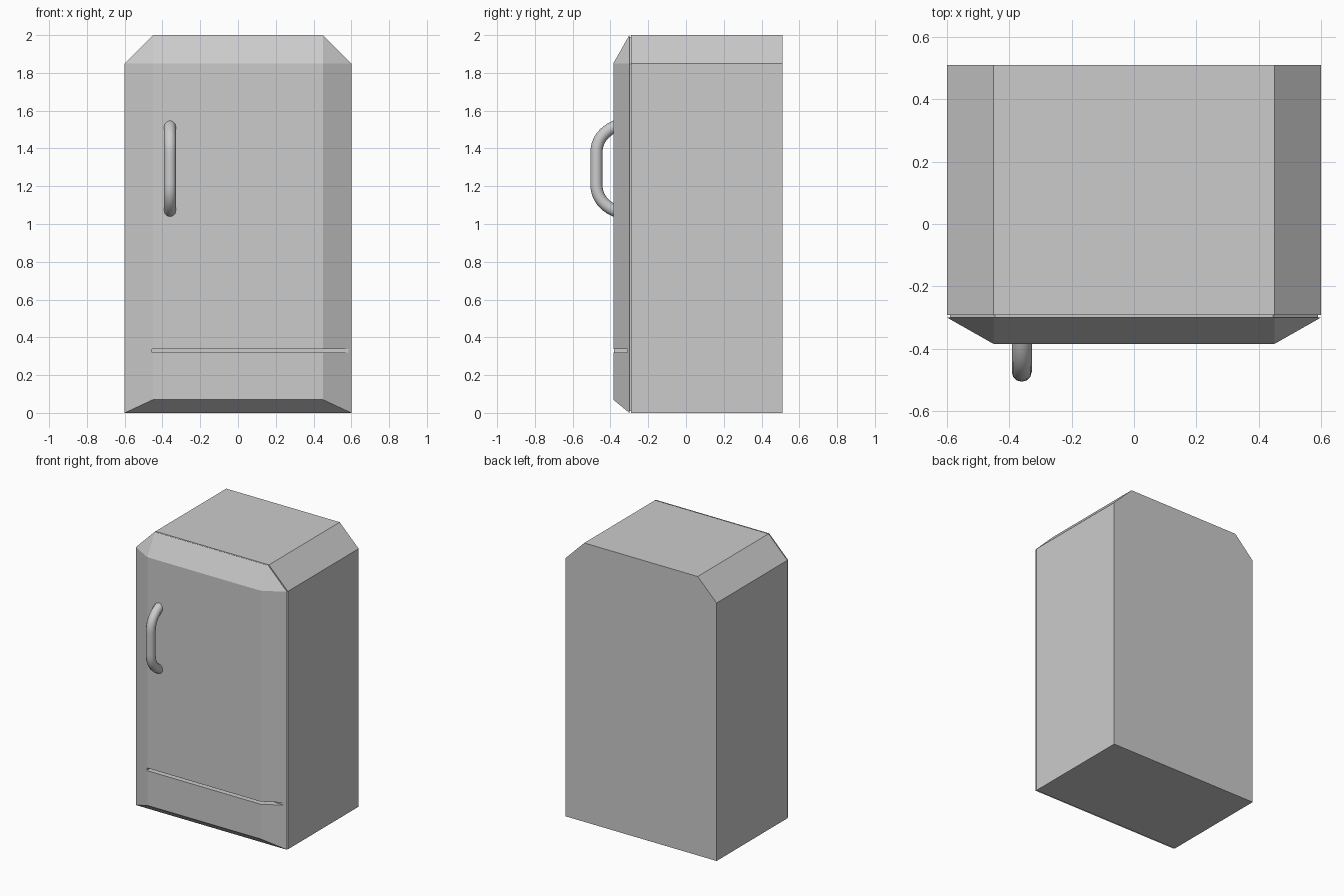
import bpy, bmesh

if "Cube" in bpy.data.objects:
    bpy.data.objects.remove(bpy.data.objects["Cube"])


def outline(inset=0.0):
    """Cabinet outline in x/z: a box with clipped top corners."""
    w, c, i = 0.6, 0.45, inset
    return [(-w + i, i), (w - i, i), (w - i, 1.85 - i * 0.4), (c - i * 0.4, 2 - i),
            (-c + i * 0.4, 2 - i), (-w + i, 1.85 - i * 0.4)]


def loft(name, back, y_back, front, y_front):
    """Solid between two outlines with the same number of points."""
    bm = bmesh.new()
    a = [bm.verts.new((x, y_back, z)) for x, z in back]
    b = [bm.verts.new((x, y_front, z)) for x, z in front]
    n = len(a)
    for i in range(n):
        j = (i + 1) % n
        bm.faces.new((a[i], a[j], b[j], b[i]))
    bm.faces.new(a)
    bm.faces.new(b)
    bmesh.ops.remove_doubles(bm, verts=bm.verts, dist=1e-5)
    bmesh.ops.recalc_face_normals(bm, faces=bm.faces)
    mesh = bpy.data.meshes.new(name)
    bm.to_mesh(mesh)
    bm.free()
    obj = bpy.data.objects.new(name, mesh)
    bpy.context.collection.objects.link(obj)
    return obj


# Cabinet and the thin recessed seal behind the door
loft("cabinet", outline(), 0.51, outline(), -0.292)
loft("door_seal", outline(0.01), -0.29, outline(0.01), -0.302)

# Door, bevelled towards a smaller front panel
panel = [(-0.45, 0.07), (0.45, 0.07), (0.45, 1.85), (0.45, 1.85),
         (-0.45, 1.85), (-0.45, 1.85)]
door = loft("door", outline(), -0.30, panel, -0.385)

# Groove above the kick panel, open at the right side only
slot = [(-0.455, 0.319), (0.7, 0.319), (0.7, 0.338), (-0.455, 0.338)]
cutter = loft("groove_cutter", slot, -0.309, slot, -0.5)
cut = door.modifiers.new("groove", 'BOOLEAN')
cut.operation = 'DIFFERENCE'
cut.solver = 'EXACT'
cut.object = cutter
bpy.context.view_layer.objects.active = door
door.select_set(True)
bpy.ops.object.modifier_apply(modifier=cut.name)
bpy.data.objects.remove(cutter)

# Handle: round bar bent back into the door at both ends
mid = 1.293
curve = bpy.data.curves.new("door_handle", 'CURVE')
curve.dimensions = '3D'
curve.bevel_depth = 0.032
curve.bevel_resolution = 4
curve.use_fill_caps = True
curve.resolution_u = 10
spline = curve.splines.new('BEZIER')
spline.bezier_points.add(3)
# (y, height from middle) of point, left control, right control
end = ((-0.365, 0.228), (-0.34, 0.236), (-0.43, 0.202))
bend = ((-0.474, 0.085), (-0.474, 0.155), (-0.474, 0.03))
flip = lambda p: [(y, -h) for y, h in (p[0], p[2], p[1])]
for bp, pts in zip(spline.bezier_points, (end, bend, flip(bend), flip(end))):
    bp.handle_left_type = bp.handle_right_type = 'FREE'
    bp.co, bp.handle_left, bp.handle_right = [(-0.36, y, mid + h) for y, h in pts]
handle = bpy.data.objects.new("door_handle", curve)
bpy.context.collection.objects.link(handle)
